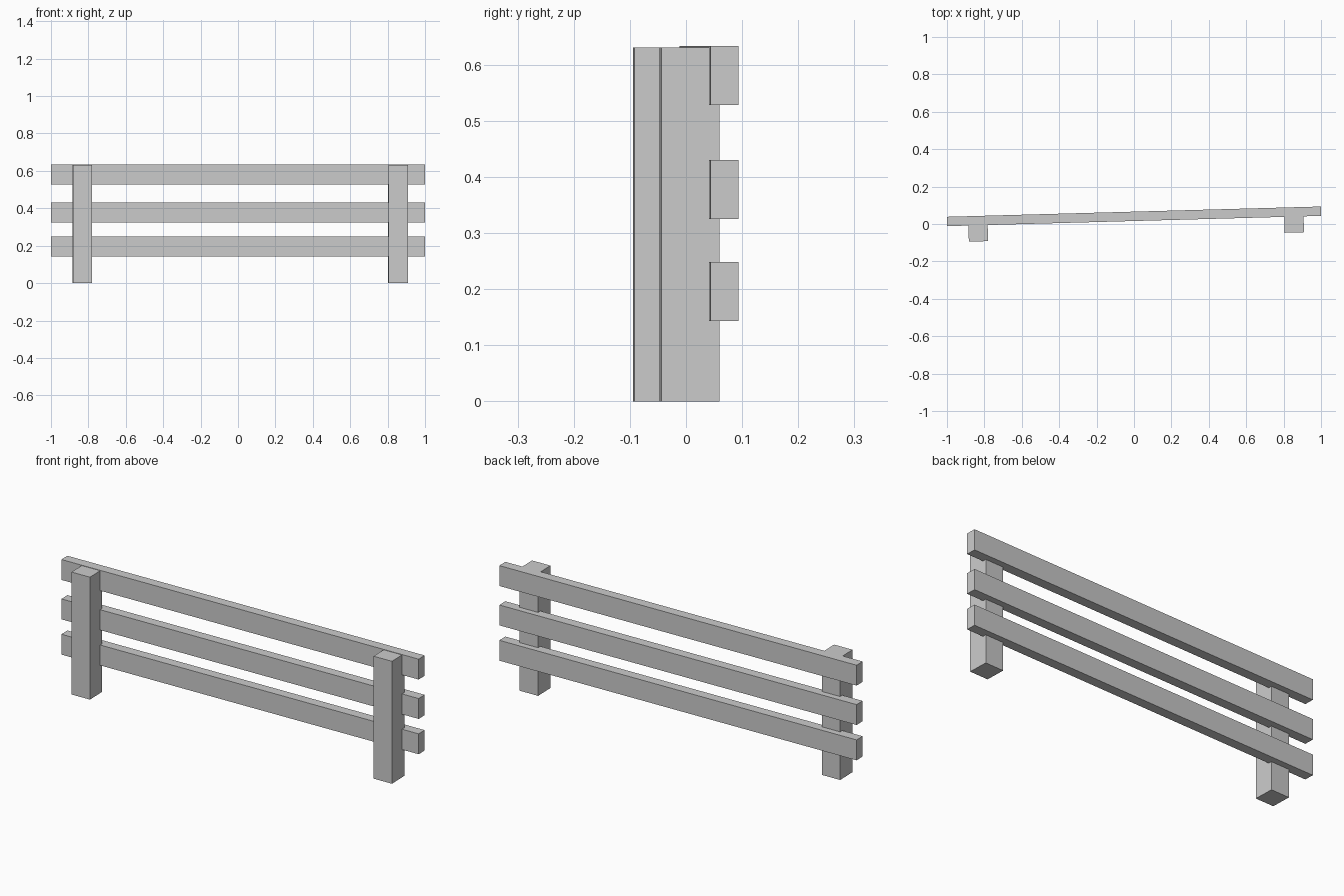
import bpy, math

if "Cube" in bpy.data.objects:
    bpy.data.objects.remove(bpy.data.objects["Cube"])

YAW = math.atan(0.0275)  # the whole fence is turned slightly about z


def box(name, center, size):
    bpy.ops.mesh.primitive_cube_add(size=1, location=center)
    ob = bpy.context.object
    ob.name = name
    ob.scale = size
    bpy.ops.object.transform_apply(location=False, rotation=False, scale=True)
    ob.rotation_euler.z = YAW
    return ob


# Square posts, set slightly into the rails
POST_H = 0.631
for name, x, y in (("left_post", -0.833, -0.041), ("right_post", 0.856, 0.0065)):
    box(name, (x, y, POST_H / 2), (0.103, 0.104, POST_H))

# Three horizontal rails behind the posts
for name, z in (("lower_rail", 0.1955), ("middle_rail", 0.3775), ("upper_rail", 0.5805)):
    box(name, (0, 0.041, z), (1.9994, 0.05, 0.105))
